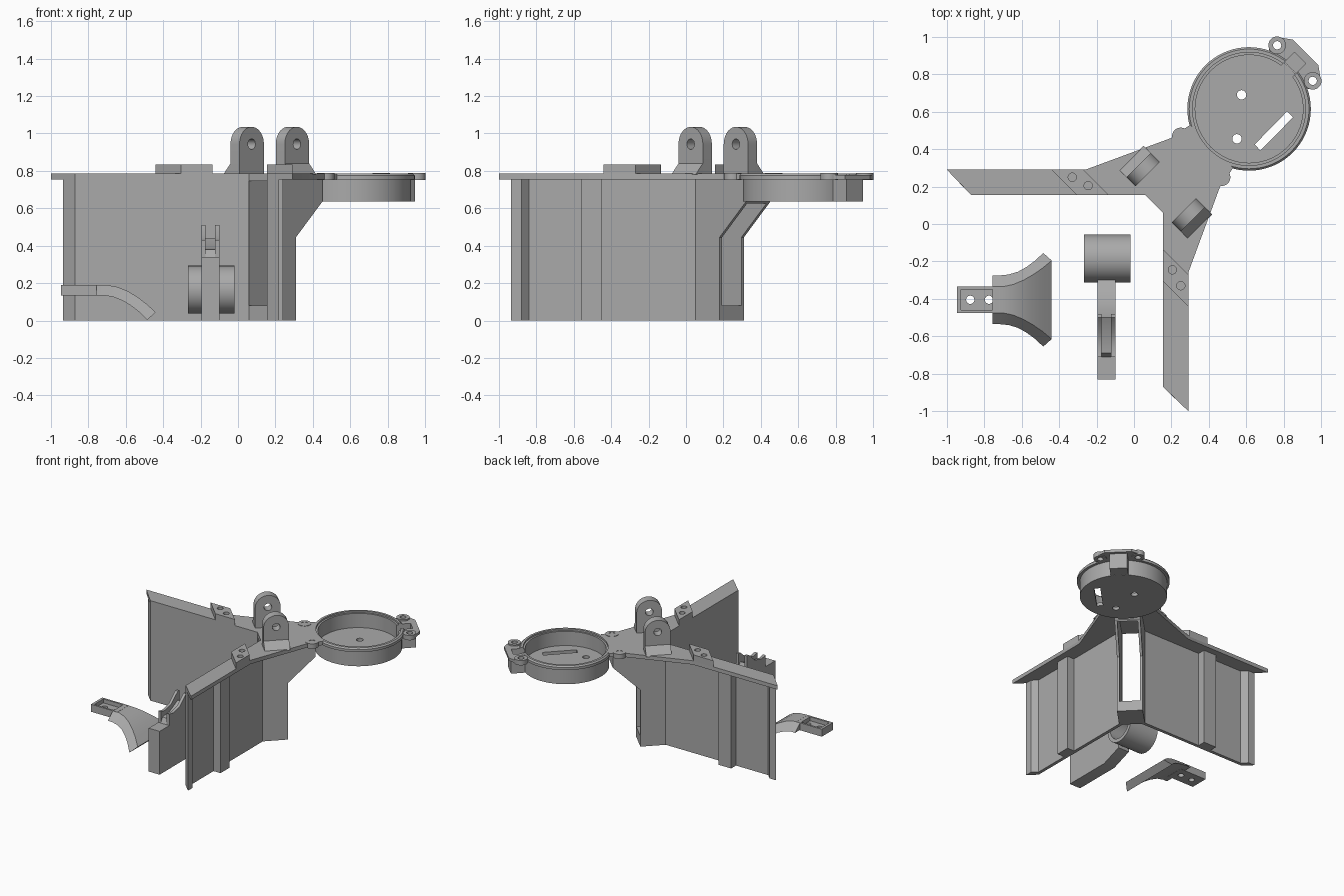
import bpy, bmesh, math
from mathutils import Matrix, Vector

if "Cube" in bpy.data.objects:
    bpy.data.objects.remove(bpy.data.objects["Cube"])

R2 = math.sqrt(2)
grey = bpy.data.materials.new("plain_grey")
grey.diffuse_color = (0.4, 0.4, 0.4, 1)
grey.use_nodes = True
grey.node_tree.nodes["Principled BSDF"].inputs["Base Color"].default_value = grey.diffuse_color


def finish(name, bm, smooth=True):
    bmesh.ops.recalc_face_normals(bm, faces=bm.faces)
    me = bpy.data.meshes.new(name)
    bm.to_mesh(me)
    bm.free()
    me.materials.append(grey)
    ob = bpy.data.objects.new(name, me)
    bpy.context.collection.objects.link(ob)
    return ob


def extrude(name, pts, a, b, place=lambda p, q, h: (p, q, h)):
    """Prism from a 2D outline; place() maps outline + height to space."""
    bm = bmesh.new()
    lo = [bm.verts.new(place(p, q, a)) for p, q in pts]
    hi = [bm.verts.new(place(p, q, b)) for p, q in pts]
    bm.faces.new(lo)
    bm.faces.new(hi)
    n = len(pts)
    for i in range(n):
        bm.faces.new((lo[i], lo[(i + 1) % n], hi[(i + 1) % n], hi[i]))
    return finish(name, bm)


def circle(x, y, r, n=32):
    return [(x + r * math.cos(2 * math.pi * i / n), y + r * math.sin(2 * math.pi * i / n)) for i in range(n)]


def disc(name, x, y, r, a, b, n=32):
    return extrude(name, circle(x, y, r, n), a, b)


def diag(u, v):
    """u runs along the diagonal from the corner to the cup, v across it."""
    return ((u + v) / R2, (u - v) / R2)


def diag_box(name, u0, u1, w, a, b):
    return extrude(name, [diag(u0, -w), diag(u1, -w), diag(u1, w), diag(u0, w)], a, b)


def boolean(ob, tools, op='DIFFERENCE'):
    for t in tools:
        m = ob.modifiers.new("cut", 'BOOLEAN')
        m.operation, m.object, m.solver = op, t, 'EXACT'
    dg = bpy.context.evaluated_depsgraph_get()
    me = bpy.data.meshes.new_from_object(ob.evaluated_get(dg))
    ob.modifiers.clear()
    ob.data = me
    for t in tools:
        bpy.data.objects.remove(t)
    return ob


def swap(pts):
    return [(y, x) for x, y in pts]


C = 0.615                    # cup centre in x and y
TOP, UNDER = 0.785, 0.755    # top plate

# Top plate with two mitred arms and a neck towards the cup
half = [(0.155, 0.06), (0.155, -0.87), (0.29, -1.0), (0.29, -0.26), (0.46, 0.2), (0.53, 0.3)]
plate = extrude("top_plate", half + swap(half)[::-1], UNDER, TOP)
boolean(plate, [disc("c", C, C, 0.312, 0.7, 0.9, 64)])

# Walls with thick end lip and rib, and raised drilled pads on the arms
wall = [(0.155, 0.06), (0.155, -0.87), (0.22, -0.935), (0.22, -0.88), (0.18, -0.84), (0.18, -0.56),
        (0.24, -0.56), (0.24, -0.45), (0.18, -0.45), (0.18, 0.06)]
pad = [(0.29, -0.44), (0.155, -0.305), (0.155, -0.135), (0.29, -0.27)]
for side, f in (("right", lambda p: p), ("left", swap)):
    extrude(side + "_wall", f(wall), 0, UNDER)
    p = extrude(side + "_pad", f(pad), TOP - 0.005, 0.833)
    holes = f([(0.25, -0.33), (0.205, -0.245)])
    boolean(p, [disc("c", x, y, 0.022, 0.78, 0.9) for x, y in holes])

# Corner column that leans out to carry the cup, with a tall slot through it
column = extrude("corner_column", [(0.152, 0), (0.346, 0), (0.346, 0.445), (0.545, 0.635),
                                   (0.545, UNDER), (0.152, UNDER)], -0.092, 0.092,
                 lambda u, z, v: (*diag(u, v), z))
boolean(column, [diag_box("c", 0.0, 0.535, 0.073, 0.08, 0.745)])

# Round cup
bm = bmesh.new()
prof = [(0, .635), (.31, .635), (.31, .755), (.33, .755), (.33, .775), (.32, .785), (.302, .785),
        (.302, .772), (.288, .772), (.288, .66), (0, .66)]
vs = [bm.verts.new((r, 0, z)) for r, z in prof]
es = [bm.edges.new(e) for e in zip(vs, vs[1:])]
bmesh.ops.spin(bm, geom=vs + es, cent=(0, 0, 0), axis=(0, 0, 1), angle=2 * math.pi, steps=72)
bmesh.ops.remove_doubles(bm, verts=bm.verts, dist=1e-4)
bmesh.ops.translate(bm, verts=bm.verts, vec=(C, C, 0))
cup = finish("cup", bm)
boolean(cup, [diag_box("c", 1.06, 1.25, 0.043, 0.66, 0.9),
              disc("c", 0.575, 0.69, 0.025, 0.6, 0.7),
              disc("c", 0.55, 0.455, 0.025, 0.6, 0.7),
              extrude("c", [(0.645, 0.425), (0.675, 0.393), (0.85, 0.57), (0.818, 0.602)], 0.6, 0.7)])

# Outer housing behind the cup with a wire pocket
lip = [(0.72, 0.92), (0.73, 0.975), (0.76, 1.0), (0.85, 0.985)]
housing = extrude("housing_lip", lip + swap(lip)[::-1] + [(0.8, 0.75), (0.75, 0.8)], UNDER, TOP - 0.008)
bore = lambda: disc("c", C, C, 0.312, 0.5, 0.9, 72)
pocket = lambda: diag_box("c", 1.0, 1.255, 0.043, 0.66, 0.9)
boolean(housing, [bore(), pocket()] +
        [disc("c", x, y, 0.022, 0.7, 0.9) for x, y in ((.765, .955), (.955, .765))])
box = diag_box("housing_box", 1.1, 1.276, 0.063, 0.635, UNDER)
boolean(box, [bore(), pocket()])

# Screw bosses around the cup
for i, (x, y) in enumerate([(.25, .468), (.468, .25), (.765, .955), (.955, .765)]):
    b = disc("screw_boss_%d" % i, x, y, 0.047, UNDER - 0.005, TOP + 0.003)
    boolean(b, [disc("c", x, y, 0.022, 0.7, 0.9)])

# Pair of hinge lugs, each with a pin hole and a sloped outer foot
U = 0.34 / R2
arch = [(U - .092, TOP - .005)] + [(U + .092 * math.cos(a), .943 + .092 * math.sin(a))
        for a in [math.pi * (1 - i / 20) for i in range(21)]] + [(U + .092, TOP - .005)]
for side, s in (("right", 1), ("left", -1)):
    lug = extrude(side + "_hinge_lug", arch, s * 0.137, s * 0.205, lambda u, z, v: (*diag(u, v), z))
    boolean(lug, [extrude("c", circle(U, .943, .028), -0.3, 0.3, lambda u, z, v: (*diag(u, v), z))])
    extrude(side + "_lug_foot", [(s * .19, TOP - .005), (s * .26, TOP - .005), (s * .205, .84), (s * .19, .84)],
            U - .092, U + .092, lambda v, z, u: (*diag(u, v), z))

# Loose clip: drilled tab with shallow recess
Y = -0.405


def rect(x0, x1, w, y=Y):
    return [(x0, y - w), (x1, y - w), (x1, y + w), (x0, y + w)]


tab = extrude("clip_tab", rect(-0.945, -0.715, 0.07), 0.133, 0.191)
boolean(tab, [extrude("c", rect(-0.925, -0.725, 0.055), 0.16, 0.3)] +
        [disc("c", x, Y, 0.022, 0.1, 0.3) for x in (-0.875, -0.775)])

# Loose clip: flared tongue curving down (top x, z, half width; bottom x, z, half width)
stations = [(-.755, .19, .07, -.755, .135, .13), (-.70, .19, .07, -.72, .135, .13),
            (-.645, .18, .082, -.67, .127, .135), (-.59, .158, .105, -.62, .108, .15),
            (-.54, .128, .134, -.575, .082, .175), (-.49, .09, .168, -.53, .047, .208),
            (-.44, .045, .21, -.485, .003, .25)]
bm = bmesh.new()
rings = [[bm.verts.new(c) for c in ((x, Y - w, z), (x, Y + w, z), (X, Y + W, Z), (X, Y - W, Z))]
         for x, z, w, X, Z, W in stations]
for a, b in zip(rings, rings[1:]):
    for i in range(4):
        bm.faces.new((a[i], a[(i + 1) % 4], b[(i + 1) % 4], b[i]))
bm.faces.new(rings[0])
bm.faces.new(rings[-1])
finish("clip_tongue", bm)

# Loose lever: barrel, arm and forked saddle
side_on = lambda y, z, x: (x, y, z)
barrel = extrude("lever_barrel", circle(-0.185, 0.165, 0.128, 48), -0.268, -0.02, side_on)
boolean(barrel, [extrude("c", circle(-0.185, 0.165, 0.1, 48), -0.4, 0.1, side_on)])
extrude("lever_arm", [(-.83, 0), (-.83, .25), (-.83, .34), (-.71, .34), (-.69, .38), (-.6, .39), (-.5, .44),
                      (-.45, .34), (-.36, .25), (-.29, .22), (-.29, .06), (-.45, 0)], -0.195, -0.1, side_on)
for i, x in enumerate((-0.195, -0.122)):
    extrude("saddle_cheek_%d" % i, [(-.71, .33), (-.71, .43), (-.66, .42), (-.58, .44), (-.5, .51), (-.48, .51),
                                    (-.48, .38)], x, x + 0.022, side_on)

# Smooth round surfaces, keep edges sharp
for ob in bpy.context.scene.objects:
    ob.select_set(True)
    bpy.context.view_layer.objects.active = ob
bpy.ops.object.shade_smooth_by_angle(angle=math.radians(30))
